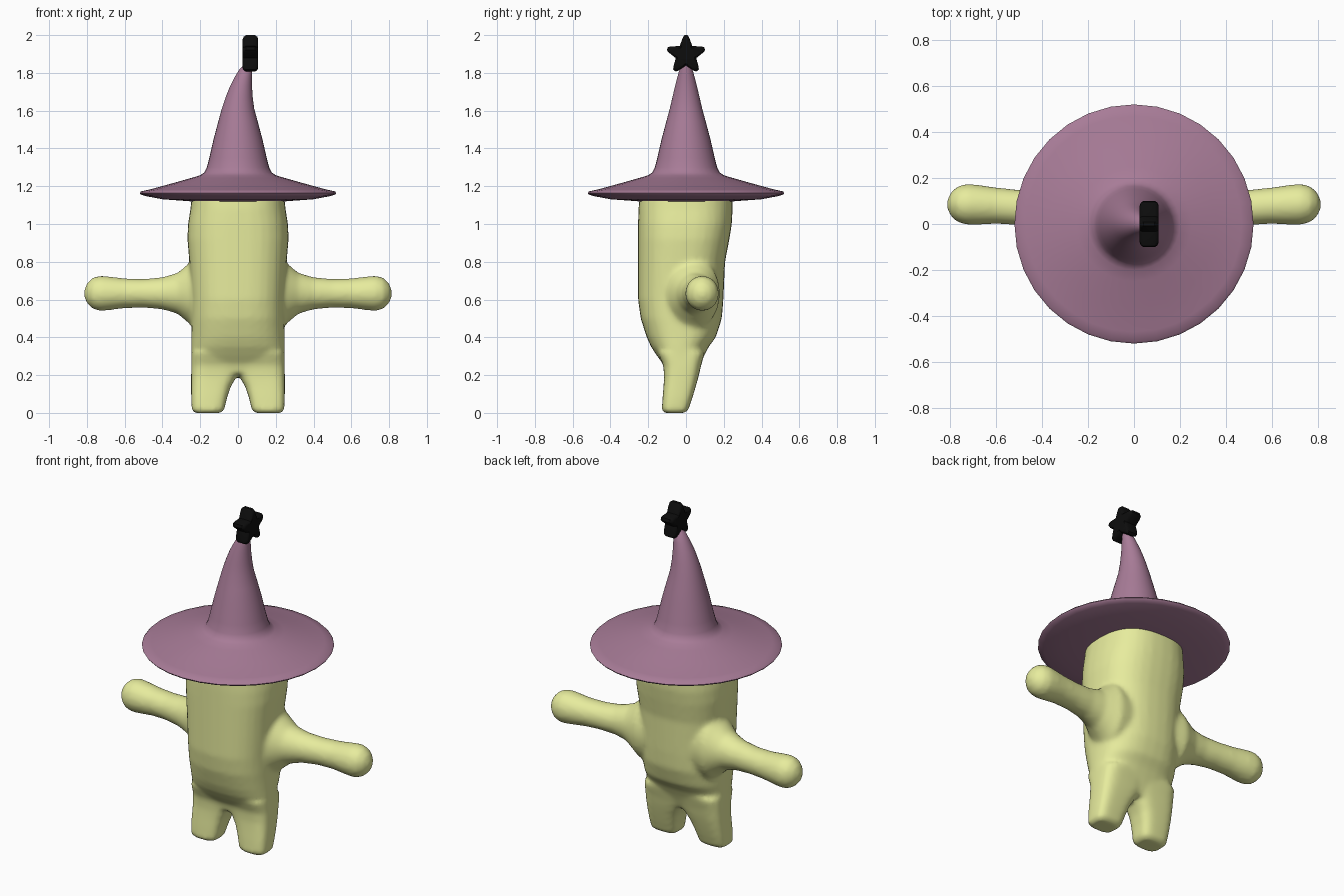
import bpy, bmesh
from math import sin, cos, pi, copysign
from mathutils import Vector

if "Cube" in bpy.data.objects:
    bpy.data.objects.remove(bpy.data.objects["Cube"])


def material(name, rgb):
    m = bpy.data.materials.new(name)
    m.diffuse_color = (*rgb, 1)
    m.use_nodes = True
    m.node_tree.nodes["Principled BSDF"].inputs["Base Color"].default_value = m.diffuse_color
    return m


def loft(bm, rings):
    # skin a stack of equally sized point rings and cap both ends
    loops = [[bm.verts.new(p) for p in ring] for ring in rings]
    n = len(loops[0])
    for a, b in zip(loops, loops[1:]):
        for i in range(n):
            j = (i + 1) % n
            bm.faces.new((a[i], a[j], b[j], b[i]))
    bm.faces.new(loops[0][::-1])
    bm.faces.new(loops[-1])


def oval(rx, ry, power=2.0, n=32):
    # superellipse outline: power 2 is an ellipse, higher is boxier
    pts = []
    for i in range(n):
        c, s = cos(2 * pi * i / n), sin(2 * pi * i / n)
        pts.append((rx * copysign(abs(c) ** (2 / power), c),
                    ry * copysign(abs(s) ** (2 / power), s)))
    return pts


def finish(bm, name, mat, angle):
    bmesh.ops.recalc_face_normals(bm, faces=bm.faces)
    me = bpy.data.meshes.new(name)
    bm.to_mesh(me)
    bm.free()
    ob = bpy.data.objects.new(name, me)
    bpy.context.collection.objects.link(ob)
    me.materials.append(mat)
    bpy.ops.object.select_all(action='DESELECT')
    ob.select_set(True)
    bpy.context.view_layer.objects.active = ob
    bpy.ops.object.shade_smooth_by_angle(angle=angle)
    return ob


yellow = material("pale_yellow", (0.80, 0.84, 0.34))
purple = material("dusty_purple", (0.39, 0.20, 0.31))
black = material("black", (0.004, 0.004, 0.004))

# Body: torso, arms and legs fused into one soft skin
bm = bmesh.new()
# torso: z, half width, front y, back y
torso = [(0.21, .225, -.11, .06), (0.26, .243, -.122, .078), (0.30, .247, -.152, .095),
         (0.35, .247, -.185, .12), (0.40, .247, -.208, .158), (0.50, .247, -.24, .19),
         (0.60, .247, -.254, .198), (0.80, .258, -.254, .207), (0.92, .268, -.254, .23),
         (1.00, .265, -.254, .243), (1.08, .252, -.252, .247), (1.15, .245, -.245, .245)]
loft(bm, [[(x, y + (f + b) / 2, z) for x, y in oval(hx, (b - f) / 2, 2.5)]
          for z, hx, f, b in torso])
# arms: x, centre y, y radius, z radius
arm = [(.12, .03, .14, .20), (.23, .035, .145, .19), (.27, .04, .125, .15), (.32, .048, .10, .108),
       (.40, .06, .082, .085), (.50, .072, .077, .076), (.60, .08, .079, .079),
       (.68, .084, .087, .089), (.73, .086, .089, .094), (.77, .086, .078, .082),
       (.80, .086, .05, .053), (.814, .086, .018, .018)]
# legs: z, inner x, outer x, front y, back y
leg = [(0.0, .09, .23, -.115, -.005), (.015, .073, .245, -.128, .012), (.08, .058, .248, -.124, .034),
       (.14, .038, .248, -.119, .052), (.19, .008, .248, -.116, .066), (.25, -.03, .248, -.12, .08),
       (.32, -.03, .245, -.15, .10)]
for s in (1, -1):
    loft(bm, [[(s * x, cy + a, 0.633 + b) for a, b in oval(ry, rz)]
              for x, cy, ry, rz in arm])
    loft(bm, [[(s * (x + (i + o) / 2), y + (f + b) / 2, z)
               for x, y in oval((o - i) / 2, (b - f) / 2, 3.5)] for z, i, o, f, b in leg])
body = finish(bm, "body", yellow, pi)
remesh = body.modifiers.new("fuse", 'REMESH')
remesh.mode = 'VOXEL'
remesh.voxel_size = 0.014
remesh.use_smooth_shade = True
soft = body.modifiers.new("soften", 'SMOOTH')
soft.factor = 0.5
soft.iterations = 6

# Hat: underside, brim and bent cone as one profile (radius, z, sideways shift)
hat = [(.10, 1.12, 0), (.25, 1.12, 0), (.40, 1.131, 0), (.49, 1.148, 0), (.515, 1.156, 0),
       (.521, 1.164, 0), (.513, 1.173, 0), (.47, 1.182, 0), (.36, 1.212, 0), (.25, 1.243, 0),
       (.20, 1.258, 0), (.178, 1.273, 0), (.165, 1.30, 0), (.152, 1.35, 0), (.129, 1.45, 0),
       (.105, 1.54, 0), (.086, 1.61, 0), (.072, 1.67, .006), (.058, 1.73, .016),
       (.045, 1.78, .029), (.034, 1.82, .042), (.018, 1.85, .058)]
bm = bmesh.new()
loft(bm, [[(x + dx, y, z) for x, y in oval(r, r)] for r, z, dx in hat])
finish(bm, "hat", purple, 0.9)

# Star on the hat tip, facing sideways, with blunt points and softened rims
outline = []
for k in range(5):
    a = pi / 2 + k * 2 * pi / 5
    for da, r in ((-pi / 5, .057), (-.17, .094), (-.08, .104), (.08, .104), (.17, .094)):
        outline.append((r * cos(a + da), r * sin(a + da)))
bm = bmesh.new()
loft(bm, [[(.066 + x, y * k, 1.896 + z * k) for y, z in outline]
          for x, k in ((-.041, .80), (-.036, .92), (-.024, 1), (.024, 1), (.036, .92), (.041, .80))])
finish(bm, "star", black, 0.6)
